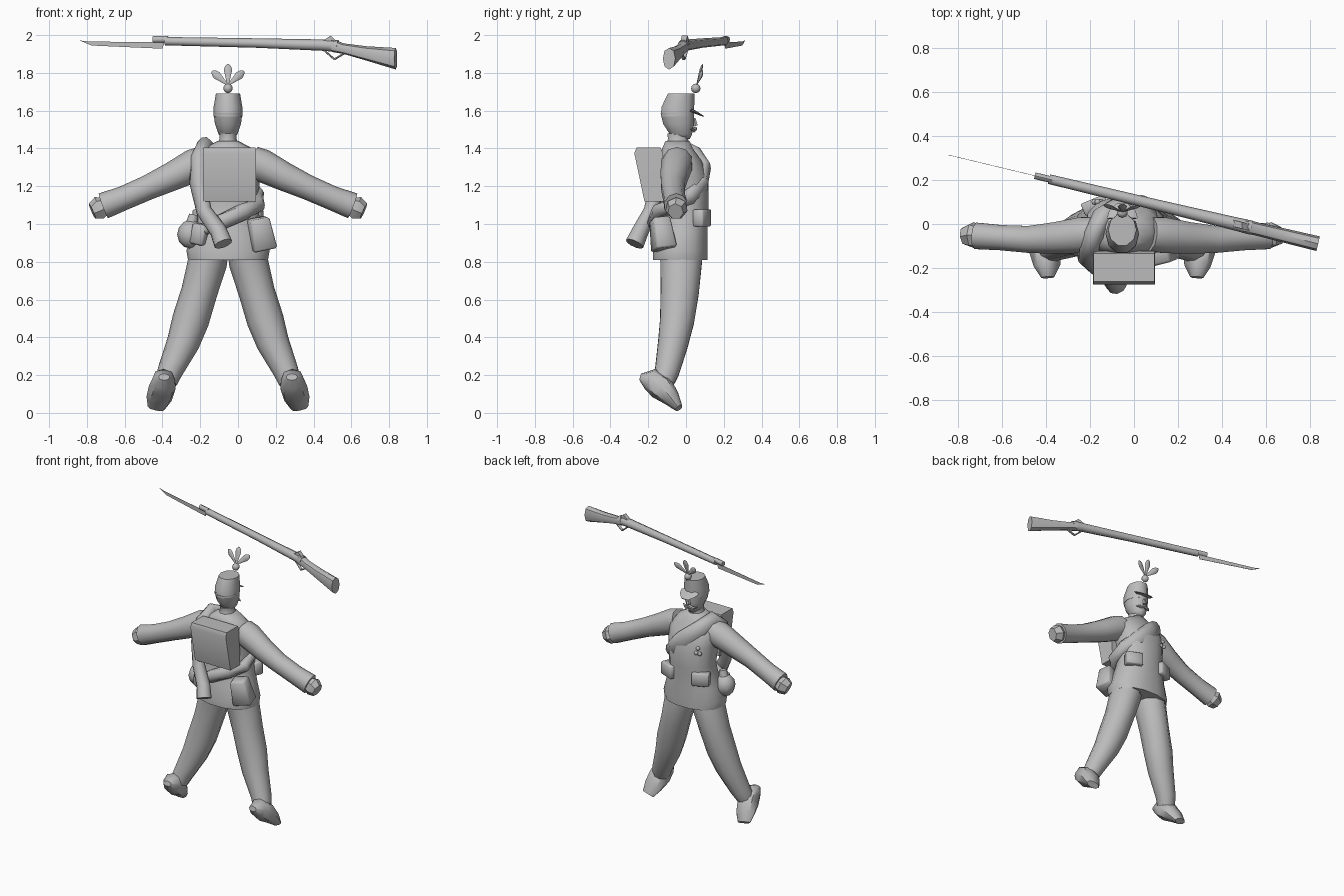
import bpy, bmesh, math
from mathutils import Vector, Matrix

CX = -0.053  # the figure's own centre line
grey = bpy.data.materials.new("plain_grey")
grey.diffuse_color = (0.5, 0.5, 0.5, 1)


def finish(name, bm, angle=40):
    bmesh.ops.recalc_face_normals(bm, faces=bm.faces)
    me = bpy.data.meshes.new(name)
    bm.to_mesh(me)
    bm.free()
    me.materials.append(grey)
    me.shade_smooth()
    me.set_sharp_from_angle(angle=math.radians(angle))
    ob = bpy.data.objects.new(name, me)
    bpy.context.collection.objects.link(ob)
    return ob


def loft(name, secs, n=10, ref=(1, 0, 0), axis=None, angle=45, turn=0.0, power=1.0):
    """Skin rings (x, y, z, radius along ref, radius across); power < 1 squares them."""
    bm = bmesh.new()
    pts = [Vector(s[:3]) for s in secs]
    soft = lambda c: math.copysign(abs(c) ** power, c)
    rings = []
    for i, s in enumerate(secs):
        t = Vector(axis) if axis else pts[min(i + 1, len(pts) - 1)] - pts[max(i - 1, 0)]
        t.normalize()
        u = Vector(ref)
        u = (u - t * u.dot(t)).normalized()
        v = t.cross(u)
        rings.append([bm.verts.new(pts[i] + u * s[3] * soft(math.cos(a)) + v * s[4] * soft(math.sin(a)))
                      for a in (2 * math.pi * k / n + turn for k in range(n))])
    for a, b in zip(rings, rings[1:]):
        for k in range(n):
            bm.faces.new((a[k], a[(k + 1) % n], b[(k + 1) % n], b[k]))
    bm.faces.new(rings[0])
    bm.faces.new(rings[-1])
    return finish(name, bm, angle)


def plate(name, outline, thick, matrix):
    """Extrude an (x, z) outline along y, centred, then place it."""
    bm = bmesh.new()
    f = bm.faces.new([bm.verts.new((x, -thick / 2, z)) for x, z in outline])
    new = bmesh.ops.extrude_face_region(bm, geom=[f])["geom"]
    bmesh.ops.translate(bm, vec=(0, thick, 0), verts=[g for g in new if isinstance(g, bmesh.types.BMVert)])
    bm.transform(matrix)
    return finish(name, bm, 20)


def box(name, loc, size, rot=(0, 0, 0), taper=1.0, bevel=0.01):
    bm = bmesh.new()
    bmesh.ops.create_cube(bm, size=1)
    for v in bm.verts:
        if v.co.z > 0:
            v.co.x *= taper
            v.co.y *= taper
        v.co = Vector(a * b for a, b in zip(v.co, size))
    if bevel:
        bmesh.ops.bevel(bm, geom=bm.edges[:], offset=bevel, segments=1, affect='EDGES')
    ob = finish(name, bm, 50)
    ob.location, ob.rotation_euler = loc, rot
    return ob


def ball(name, loc, r, scale=(1, 1, 1)):
    bm = bmesh.new()
    bmesh.ops.create_uvsphere(bm, u_segments=8, v_segments=6, radius=r)
    bm.transform(Matrix.Translation(loc) @ Matrix.Diagonal((*scale, 1)))
    return finish(name, bm, 60)


# jacket with flared hem
loft("jacket", [(CX, -0.03, 0.81, 0.212, 0.148), (CX, -0.03, 0.86, 0.22, 0.148),
                (CX, -0.02, 0.95, 0.19, 0.138),
                (CX, -0.01, 1.03, 0.168, 0.128), (CX, 0.0, 1.10, 0.158, 0.122),
                (CX, -0.01, 1.25, 0.17, 0.133), (CX, -0.03, 1.34, 0.175, 0.112),
                (CX, -0.045, 1.40, 0.13, 0.083), (CX, -0.045, 1.44, 0.055, 0.065)],
     14, axis=(0, 0, 1), angle=60, power=0.87)

# neck and head, then the tall cap with its peak
loft("neck", [(CX, -0.045, 1.42, 0.062, 0.065), (CX, -0.042, 1.45, 0.044, 0.056),
              (CX, -0.042, 1.48, 0.046, 0.06)], 10, axis=(0, 0, 1), angle=70)
loft("head", [(CX, -0.02, 1.45, 0.028, 0.042), (CX, -0.027, 1.475, 0.05, 0.062),
              (CX, -0.04, 1.53, 0.069, 0.085), (CX, -0.046, 1.585, 0.076, 0.093)],
     10, axis=(0, 0, 1), angle=70)
loft("cap", [(CX, -0.046, 1.57, 0.076, 0.092), (CX, -0.043, 1.62, 0.076, 0.091),
             (CX, -0.026, 1.69, 0.064, 0.074)], 10, axis=(0, 0, 1))
loft("cap_peak", [(CX, 0.025, 1.603, 0.07, 0.010), (CX, 0.06, 1.587, 0.06, 0.007),
                  (CX, 0.093, 1.57, 0.025, 0.003)], 8)
loft("nose", [(CX, 0.043, 1.56, 0.008, 0.008), (CX, 0.05, 1.52, 0.016, 0.014)], 6)
for s in (-1, 1):
    loft("moustache", [(CX, 0.048, 1.505, 0.012, 0.012), (CX + s * 0.03, 0.042, 1.495, 0.011, 0.01),
                       (CX + s * 0.055, 0.025, 1.50, 0.003, 0.003)], 6, ref=(0, 0, 1))

# plume: pompom and three feathers
ball("pompom", (CX, 0.052, 1.718), 0.025)
for a in (-0.85, 0, 0.85):
    d = Vector((math.sin(a), 0.3, math.cos(a)))
    p = Vector((CX, 0.055, 1.735))
    loft("feather", [(*(p + d * t), w, w * 0.4) for t, w in ((0, 0.004), (0.08, 0.022), (0.1, 0.016), (0.112, 0.004))], 6,
         ref=(math.cos(a), 0, -math.sin(a)))

# limbs, once for each side
for s, side in ((-1, "left"), (1, "right")):
    X = lambda d: CX + s * d
    loft(side + "_sleeve", [(X(0.125), -0.045, 1.335, 0.08, 0.08), (X(0.18), -0.05, 1.31, 0.088, 0.085),
                            (X(0.30), -0.063, 1.25, 0.076, 0.075), (X(0.42), -0.07, 1.195, 0.066, 0.064),
                            (X(0.55), -0.062, 1.138, 0.064, 0.06), (X(0.66), -0.054, 1.096, 0.07, 0.063)],
         10, ref=(0, 0, 1), angle=60)
    loft(side + "_hand", [(X(0.64), -0.055, 1.10, 0.045, 0.045),
                          (X(0.68), -0.05, 1.083, 0.064, 0.06), (X(0.718), -0.055, 1.066, 0.046, 0.042)],
         7, ref=(0, 0, 1), angle=35)
    loft(side + "_trouser", [(X(0.1), -0.03, 0.835, 0.1, 0.115), (X(0.108), -0.025, 0.80, 0.104, 0.115),
                             (X(0.152), -0.033, 0.64, 0.096, 0.106), (X(0.198), -0.047, 0.49, 0.098, 0.095),
                             (X(0.238), -0.068, 0.37, 0.087, 0.084), (X(0.307), -0.10, 0.22, 0.067, 0.068),
                             (X(0.328), -0.12, 0.165, 0.06, 0.06)],
         10, ref=(1, 0, 0), angle=70)
    # boots point down and slightly outward
    loft(side + "_boot", [(X(0.338), -0.242, 0.19, 0.03, 0.018), (X(0.341), -0.19, 0.178, 0.06, 0.06),
                          (X(0.348), -0.13, 0.135, 0.072, 0.07), (X(0.365), -0.075, 0.075, 0.068, 0.045),
                          (X(0.38), -0.038, 0.025, 0.046, 0.022)], 8, ref=(1, 0, 0), angle=45, power=0.9)
    # cartridge pouch on the jacket front
    box(side + "_front_pouch", (X(0.125), 0.085, 1.032), (0.115, 0.06, 0.09), (0, 0, -s * 0.4), bevel=0.006)

# knapsack, slanting in toward its base
loft("knapsack", [(-0.045, -0.165, 1.12, 0.198, 0.078), (-0.045, -0.198, 1.375, 0.198, 0.107),
                  (-0.045, -0.198, 1.405, 0.195, 0.09)], 4, axis=(0, 0, 1), turn=math.pi / 4, angle=65)

# blanket roll over one shoulder, wrapping to the opposite hip
loft("blanket_roll", [(-0.078, -0.272, 0.895, 0.05, 0.05), (-0.105, -0.24, 0.965, 0.046, 0.044),
                      (-0.18, -0.185, 1.07, 0.042, 0.04), (-0.213, -0.15, 1.22, 0.045, 0.042),
                      (-0.205, -0.11, 1.35, 0.048, 0.045), (-0.178, -0.045, 1.41, 0.052, 0.045),
                      (-0.145, 0.035, 1.36, 0.064, 0.045), (-0.06, 0.088, 1.28, 0.072, 0.042),
                      (0.03, 0.078, 1.2, 0.062, 0.04), (0.1, 0.02, 1.145, 0.047, 0.038),
                      (0.105, -0.08, 1.1, 0.042, 0.04), (0.03, -0.145, 1.065, 0.045, 0.04),
                      (-0.09, -0.165, 1.01, 0.042, 0.04), (-0.18, -0.15, 0.97, 0.03, 0.03)],
     10, ref=(0.35, 0.2, 0.9), angle=70)

# hip bags
box("haversack", (0.12, -0.128, 0.948), (0.13, 0.115, 0.17), (0.1, -0.2, 0.25), taper=0.8, bevel=0.01)
ball("canteen", (-0.25, -0.082, 0.945), 0.076, (0.95, 0.9, 1))
loft("canteen_neck", [(-0.245, -0.08, 1.0, 0.032, 0.032), (-0.235, -0.08, 1.05, 0.024, 0.024)], 8)
box("bread_bag", (-0.2, -0.13, 0.945), (0.08, 0.08, 0.11), (0, 0.2, -0.4))

# three small medals on the chest
for dx, dz in ((-0.014, 0), (0.014, 0), (0, 0.035)):
    ball("medal", (-0.165 + dx, 0.1, 1.215 + dz), 0.014)


# rifle, laid out along its own slanting line
def R(x):
    return 0.111 - 0.24 * x


loft("rifle_barrel", [(x, R(x), z, h, h) for x, z, h in
                      ((-0.385, 1.968, 0.022), (0.1, 1.958, 0.025), (0.45, 1.947, 0.03), (0.53, 1.942, 0.032))],
     8, ref=(0, 0, 1))
loft("rifle_stock", [(x, R(x), z, h, w) for x, z, h, w in
                     ((0.50, 1.945, 0.035, 0.032), (0.56, 1.928, 0.028, 0.03), (0.68, 1.903, 0.038, 0.032),
                      (0.835, 1.875, 0.057, 0.034))], 8, ref=(0, 0, 1), axis=(1, -0.24, 0), power=0.9)
loft("bayonet_socket", [(x, R(x), 1.977, 0.017, 0.015) for x in (-0.45, -0.37)], 8, ref=(0, 0, 1))
slant = Matrix.Translation((0, R(0), 0))
slant[1][0] = -0.24
plate("bayonet_blade", [(-0.84, 1.972), (-0.775, 1.945), (-0.40, 1.928), (-0.39, 1.962), (-0.79, 1.966)], 0.002, slant)
plate("hammer", [(0.44, 1.965), (0.49, 1.997), (0.505, 1.985), (0.54, 1.95)], 0.03, slant)
for name, (x0, z0), (x1, z1) in (("guard_front", (0.455, 1.92), (0.51, 1.872)),
                                 ("guard_back", (0.51, 1.872), (0.575, 1.91))):
    loft(name, [(x0, R(x0), z0, 0.005, 0.01), (x1, R(x1), z1, 0.005, 0.01)], 6, ref=(0, 0, 1))
